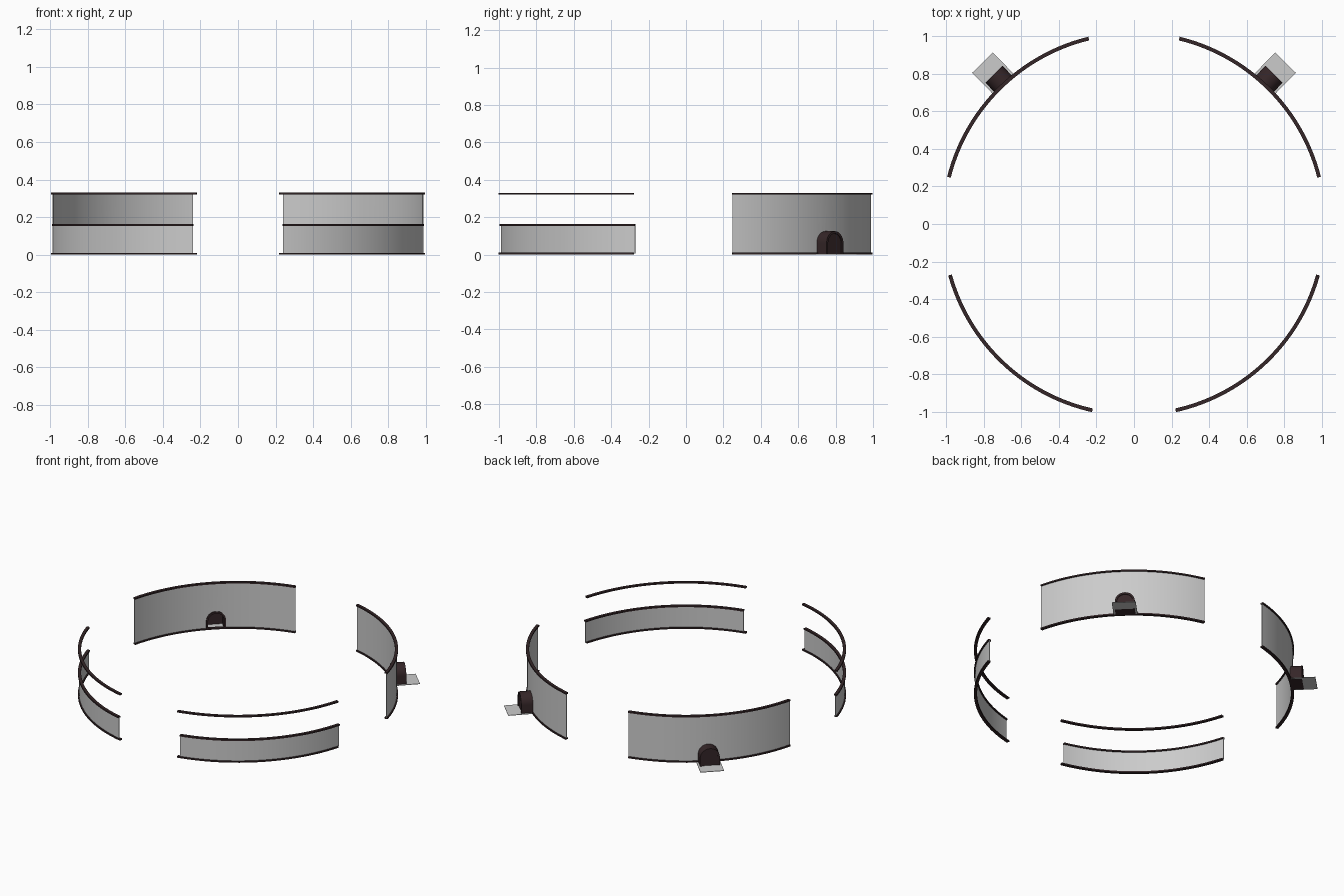
import bpy, bmesh
from math import sin, cos, pi, radians
from mathutils import Matrix, Vector

if "Cube" in bpy.data.objects:
    bpy.data.objects.remove(bpy.data.objects["Cube"])

dark = bpy.data.materials.new("dark_trim")
dark.diffuse_color = (0.035, 0.019, 0.021, 1)
dark.use_nodes = True
dark.node_tree.nodes["Principled BSDF"].inputs["Base Color"].default_value = dark.diffuse_color


def finish(name, bm, mat=None, smooth=True):
    bmesh.ops.recalc_face_normals(bm, faces=bm.faces)
    me = bpy.data.meshes.new(name)
    bm.to_mesh(me)
    bm.free()
    ob = bpy.data.objects.new(name, me)
    bpy.context.collection.objects.link(ob)
    if mat:
        me.materials.append(mat)
    if smooth:
        bpy.ops.object.select_all(action='DESELECT')
        ob.select_set(True)
        bpy.context.view_layer.objects.active = ob
        bpy.ops.object.shade_smooth_by_angle(angle=radians(35))
    return ob


def loft(bm, rings, cap=True):
    """Skin closed rings of points in order."""
    vr = [[bm.verts.new(p) for p in r] for r in rings]
    n = len(vr[0])
    for a, b in zip(vr, vr[1:]):
        for i in range(n):
            bm.faces.new((a[i], a[(i + 1) % n], b[(i + 1) % n], b[i]))
    if cap:
        bm.faces.new(vr[0])
        bm.faces.new(vr[-1])


def arc(name, a0, a1, r0, r1, z0, z1, mat=None, seg=40):
    """Rectangular section swept along an arc (degrees)."""
    bm = bmesh.new()
    rings = []
    for i in range(seg + 1):
        a = radians(a0 + (a1 - a0) * i / seg)
        rings.append([(r * cos(a), r * sin(a), z)
                      for r, z in ((r0, z0), (r1, z0), (r1, z1), (r0, z1))])
    loft(bm, rings)
    return finish(name, bm, mat)


def arch_points(w, h, depth, z0=0.0, seg=20):
    """Round-topped doorway outline in the local y/z plane."""
    pts = [Vector((depth, w, z0))]
    pts += [Vector((depth, w * cos(pi * i / seg), h - w + w * sin(pi * i / seg)))
            for i in range(seg + 1)]
    return pts + [Vector((depth, -w, z0))]


def place(ob, sx):
    """Set a part at the rear doorway on one side."""
    a = radians(47)
    m = Matrix.Translation((cos(a) * 1.015, sin(a) * 1.015, 0)) @ Matrix.Rotation(radians(45.5), 4, 'Z')
    ob.data.transform(Matrix.Diagonal((sx, 1, 1, 1)) @ m)
    if sx < 0:
        ob.data.flip_normals()
    return ob


R0, R1 = 1.006, 1.026      # rail radii
W0, W1 = 1.014, 1.018      # wall radii

for side, sx in (("right", 1), ("left", -1)):
    def span(a0, a1):
        return (a0, a1) if sx > 0 else (180 - a1, 180 - a0)

    # tall rear wall with its rails
    back = span(14.2, 76.3)
    wall = arc(f"rear_wall_{side}", *back, W0, W1, 0.006, 0.322)
    arc(f"rear_top_rail_{side}", *back, R0, R1, 0.320, 0.330, dark)
    arc(f"rear_bottom_rail_{side}", *back, R0, R1, 0.0, 0.010, dark)

    # low front wall, its rails and the free handrail above
    low = span(-76.4, -15.5)
    rail = span(-77.4, -16.0)
    arc(f"front_wall_{side}", *low, W0, W1, 0.006, 0.157)
    arc(f"front_middle_rail_{side}", *low, R0, R1, 0.153, 0.163, dark)
    arc(f"front_top_rail_{side}", *rail, R0, R1, 0.320, 0.330, dark)
    arc(f"front_bottom_rail_{side}", *rail, R0, R1, 0.0, 0.010, dark)

    # doorway hole through the rear wall
    bm = bmesh.new()
    loft(bm, [arch_points(0.055, 0.113, -0.05, -0.02), arch_points(0.055, 0.113, 0.05, -0.02)])
    cutter = place(finish(f"doorway_cutter_{side}", bm, smooth=False), sx)
    cutter.hide_render = True
    cutter.hide_set(True)
    mod = wall.modifiers.new("doorway", 'BOOLEAN')
    mod.operation = 'DIFFERENCE'
    mod.solver = 'EXACT'
    mod.object = cutter

    # arched dark tunnel, open to the inside
    bm = bmesh.new()
    shell = [arch_points(0.064, 0.125, -0.008), arch_points(0.064, 0.125, 0.076),
             arch_points(0.052, 0.112, 0.076), arch_points(0.052, 0.112, -0.008)]
    loft(bm, shell + [shell[0]], cap=False)
    bmesh.ops.remove_doubles(bm, verts=bm.verts, dist=1e-5)
    place(finish(f"tunnel_{side}", bm, dark), sx)

    # closed door near the outer end of the tunnel
    bm = bmesh.new()
    loft(bm, [arch_points(0.053, 0.113, 0.064), arch_points(0.053, 0.113, 0.070)])
    place(finish(f"door_{side}", bm, dark), sx)

    # floor plate running outward under the tunnel
    bm = bmesh.new()
    loft(bm, [[(0.008, y, z) for y, z in ((-.077, .001), (.077, .001), (.077, .004), (-.077, .004))],
              [(0.163, y, z) for y, z in ((-.077, .001), (.077, .001), (.077, .004), (-.077, .004))]])
    place(finish(f"floor_plate_{side}", bm, smooth=False), sx)
